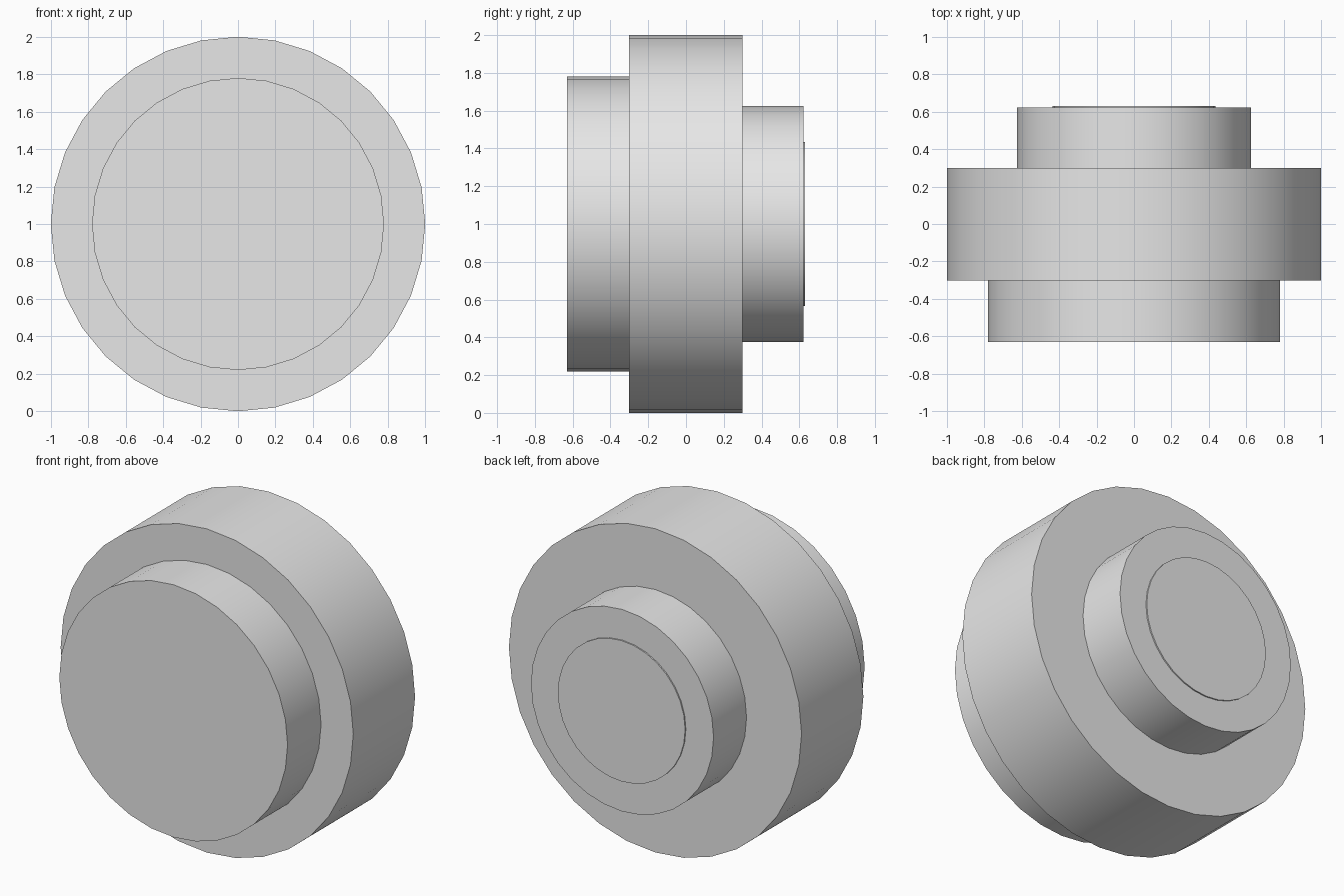
import bpy, bmesh
from math import sin, cos, tau

cube = bpy.data.objects.get("Cube")
if cube:
    bpy.data.objects.remove(cube, do_unlink=True)

SIDES = 32
CENTRE_Z = 1.0

grey = bpy.data.materials.new("light_grey")
grey.use_nodes = True
colour = (0.8, 0.8, 0.8, 1.0)
grey.diffuse_color = colour
grey.node_tree.nodes["Principled BSDF"].inputs["Base Color"].default_value = colour


def turned_part(name, profile):
    """Closed solid turned about the y axis from (radius, y) points, front to back."""
    bm = bmesh.new()
    rings = [[bm.verts.new((r * sin(tau * i / SIDES), y, r * cos(tau * i / SIDES)))
              for i in range(SIDES)] for r, y in profile]
    for a, b in zip(rings, rings[1:]):
        for i in range(SIDES):
            j = (i + 1) % SIDES
            bm.faces.new((a[i], a[j], b[j], b[i]))
    bm.faces.new(rings[0])
    bm.faces.new(rings[-1])
    bmesh.ops.recalc_face_normals(bm, faces=bm.faces)
    mesh = bpy.data.meshes.new(name)
    bm.to_mesh(mesh)
    bm.free()
    mesh.materials.append(grey)
    obj = bpy.data.objects.new(name, mesh)
    obj.location.z = CENTRE_Z
    bpy.context.collection.objects.link(obj)
    bpy.ops.object.select_all(action='DESELECT')
    obj.select_set(True)
    bpy.context.view_layer.objects.active = obj
    bpy.ops.object.shade_smooth_by_angle()
    return obj


# Front boss, wide wheel, back hub and thin raised end disc as one stepped solid
turned_part("stepped_wheel", [
    (0.78, -0.63), (0.78, -0.303),
    (1.0, -0.303), (1.0, 0.3),
    (0.624, 0.3), (0.624, 0.622),
    (0.435, 0.622), (0.435, 0.63),
])
